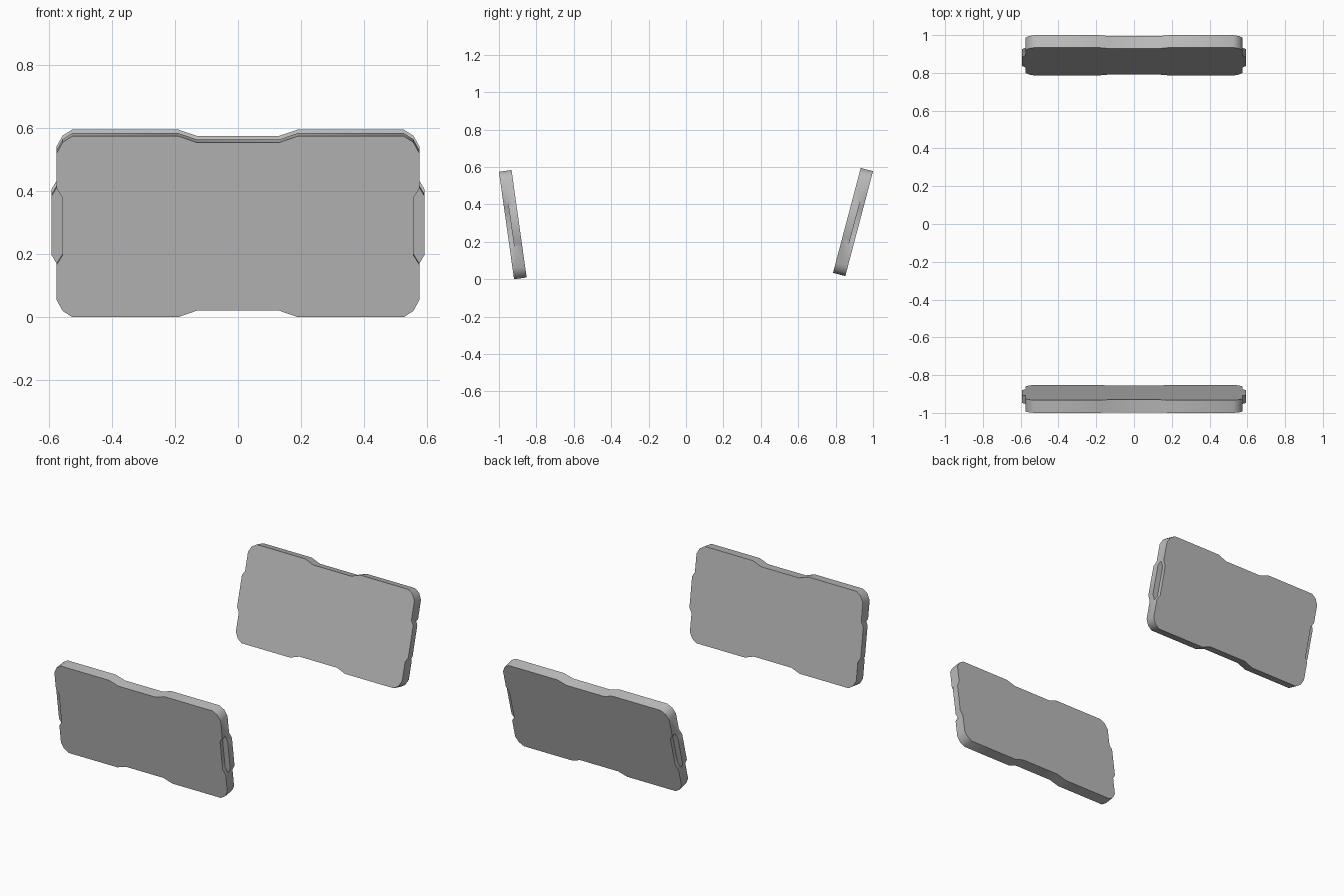
import bpy, bmesh
from math import radians, pi

if "Cube" in bpy.data.objects:
    bpy.data.objects.remove(bpy.data.objects["Cube"], do_unlink=True)

grey = bpy.data.materials.new("plain_grey")
grey.use_nodes = True
colour = (0.5, 0.5, 0.5, 1)
grey.diffuse_color = colour
grey.node_tree.nodes["Principled BSDF"].inputs["Base Color"].default_value = colour

HALF_W, HALF_H, THICK = 0.575, 0.29, 0.068
STEP = -THICK / 2 + 0.025      # depth where the side grip changes from recess to tab


def outline(grip):
    """Closed panel outline; grip shifts the middle of each side in or out."""
    quarter = [(0.13, HALF_H - 0.021), (0.19, HALF_H), (HALF_W - 0.05, HALF_H),
               (HALF_W - 0.019, HALF_H - 0.02), (HALF_W, HALF_H - 0.055),
               (HALF_W, 0.122), (HALF_W + grip, 0.093)]
    half = quarter + [(x, -z) for x, z in reversed(quarter)]
    return half + [(-x, z) for x, z in reversed(half)]


def make_panel(name, location, rotation):
    bm = bmesh.new()
    # Rings from outer face to inner face: recess first, then protruding tab
    rings = []
    for y, grip in ((-THICK / 2, -0.018), (STEP, -0.018), (STEP, 0.017), (THICK / 2, 0.017)):
        rings.append([bm.verts.new((x, y, z)) for x, z in outline(grip)])
    count = len(rings[0])
    bm.faces.new(rings[0])
    bm.faces.new(list(reversed(rings[-1])))
    for a, b in zip(rings, rings[1:]):
        for i in range(count):
            j = (i + 1) % count
            # Between the two coincident rings only the grip ledges have area
            if a[i].co == b[i].co and a[j].co == b[j].co:
                continue
            bm.faces.new((a[i], b[i], b[j], a[j]))
    bmesh.ops.remove_doubles(bm, verts=bm.verts[:], dist=1e-5)
    bmesh.ops.recalc_face_normals(bm, faces=bm.faces[:])
    mesh = bpy.data.meshes.new(name)
    bm.to_mesh(mesh)
    bm.free()
    mesh.materials.append(grey)
    obj = bpy.data.objects.new(name, mesh)
    bpy.context.collection.objects.link(obj)
    obj.location, obj.rotation_euler = location, rotation
    bpy.ops.object.select_all(action='DESELECT')
    obj.select_set(True)
    bpy.context.view_layer.objects.active = obj
    bpy.ops.object.shade_smooth_by_angle(angle=radians(35))


# Two panels leaning outwards, back to back
make_panel("front_panel", (0, -0.926, 0.292), (radians(8), 0, 0))
make_panel("back_panel", (0, 0.893, 0.306), (radians(14.8), 0, pi))
